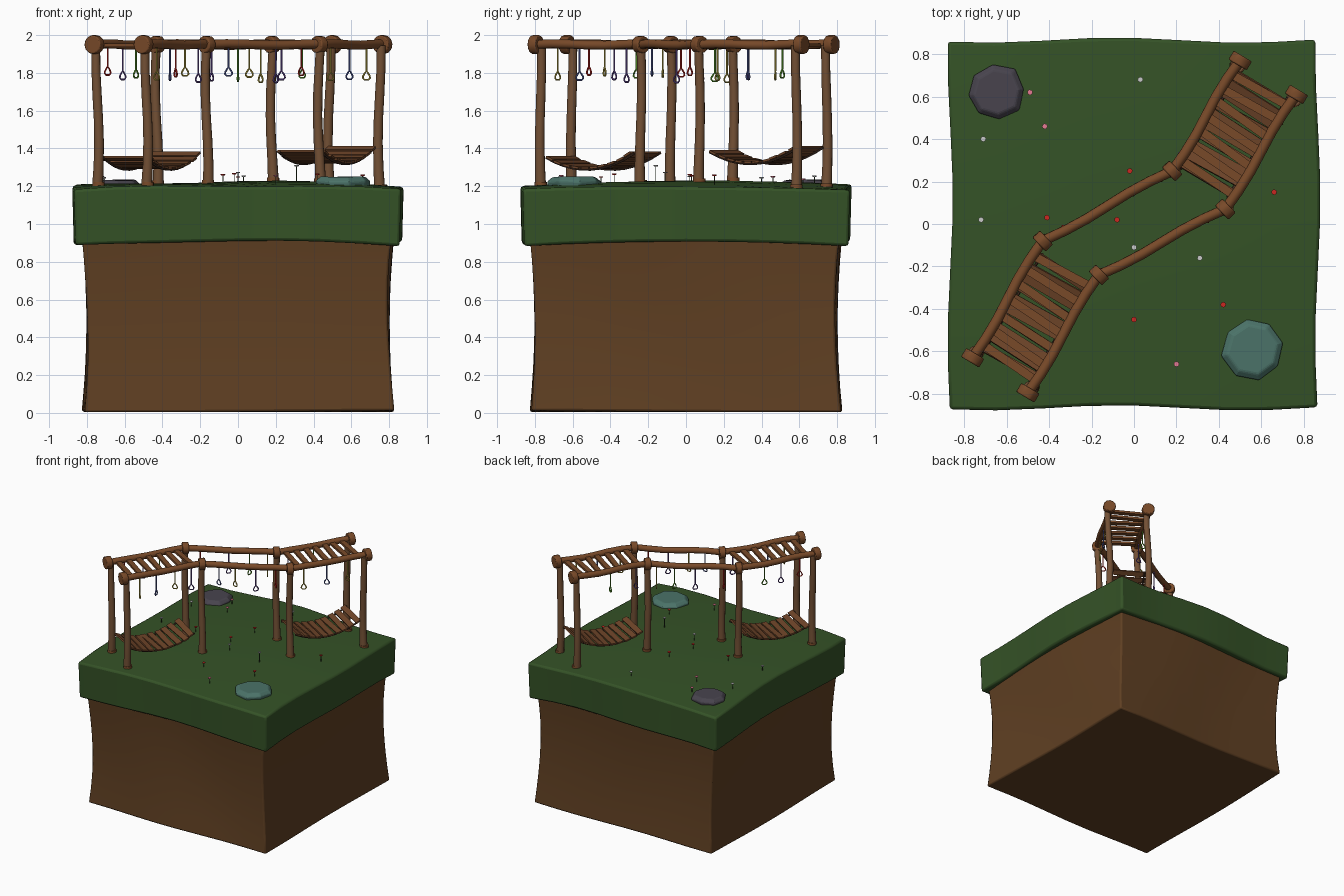
import bpy, bmesh, math, random
from mathutils import Vector, Matrix

if "Cube" in bpy.data.objects:
    bpy.data.objects.remove(bpy.data.objects["Cube"])

random.seed(4)
V = Vector
mats = {}
COL = dict(grass=(.035, .085, .02), dirt=(.115, .05, .016), post=(.17, .08, .035), beam=(.19, .068, .022),
           plank=(.16, .06, .022), rope=(.06, .03, .018), teal=(.07, .17, .14), slate=(.065, .058, .076),
           red=(.6, .02, .015), pink=(.8, .2, .3), white=(.7, .7, .68), stem=(.03, .06, .02),
           purple=(.15, .08, .35), yellow=(.5, .4, .06), green=(.12, .4, .03), blue=(.1, .13, .4))


def mat(n):
    if n not in mats:
        mats[n] = bpy.data.materials.new(n)
        mats[n].diffuse_color = (*COL[n], 1)
    return mats[n]


def finish(bm, name, color, smooth=None, bevel=0):
    bmesh.ops.recalc_face_normals(bm, faces=bm.faces)
    me = bpy.data.meshes.new(name)
    bm.to_mesh(me)
    bm.free()
    ob = bpy.data.objects.new(name, me)
    bpy.context.collection.objects.link(ob)
    me.materials.append(mat(color))
    if bevel:
        m = ob.modifiers.new("bevel", 'BEVEL')
        m.width, m.segments, m.limit_method = bevel, 2, 'ANGLE'
    if smooth:
        bpy.ops.object.select_all(action='DESELECT')
        ob.select_set(True)
        bpy.context.view_layer.objects.active = ob
        bpy.ops.object.shade_smooth_by_angle(angle=math.radians(smooth))
    return ob


def tube(bm, pts, radii, sides=10, closed=False):
    """Sweep a circle along a path."""
    n = len(pts)
    ref = (pts[1] - pts[0]).cross(pts[2] - pts[0]) if closed else V((.13, .31, 1))
    if not closed and abs((pts[-1] - pts[0]).normalized().z) > .8:
        ref = V((1, .2, 0))
    rings = []
    for i, p in enumerate(pts):
        a = pts[(i - 1) % n] if closed or i else p
        b = pts[(i + 1) % n] if closed or i < n - 1 else p
        t = (b - a).normalized()
        u = t.cross(ref).normalized()
        w = t.cross(u)
        r = radii[i] if isinstance(radii, list) else radii
        rings.append([bm.verts.new(p + r * (u * math.cos(k * math.tau / sides) + w * math.sin(k * math.tau / sides)))
                      for k in range(sides)])
    for i in range(n if closed else n - 1):
        A, B = rings[i], rings[(i + 1) % n]
        for k in range(sides):
            bm.faces.new((A[k], A[(k + 1) % sides], B[(k + 1) % sides], B[k]))
    if not closed:
        bm.faces.new(rings[0])
        bm.faces.new(rings[-1])


def box(bm, c, ax, ay, size):
    """Oriented box: ax, ay are its length and width directions."""
    az = ax.cross(ay).normalized()
    m = Matrix((ax * size[0], ay * size[1], az * size[2])).transposed().to_4x4()
    bmesh.ops.create_cube(bm, size=1, matrix=Matrix.Translation(c) @ m)


def ground(x, y):
    fx, fy = 1 - (x / .87) ** 2, 1 - (y / .87) ** 2
    return 1.185 + .022 * fx + .022 * fy + .007 * math.sin(5 * x + 2 * y)


def block(name, color, shape, bevel):
    bm = bmesh.new()
    bmesh.ops.create_cube(bm, size=2)
    bmesh.ops.subdivide_edges(bm, edges=bm.edges[:], cuts=7, use_grid_fill=True)
    for v in bm.verts:
        v.co = shape(*v.co)
    finish(bm, name, color, 30, bevel)


# ground blocks
def grass_shape(x, y, z):
    px = .862 * x + .012 * math.sin(4 * y + 1) * abs(x) + .004 * x * z
    py = .862 * y + .012 * math.sin(4.5 * x + 2) * abs(y) + .004 * y * z
    low = .885 + .025 * (1 - max(x * x, y * y) * min(x * x, y * y)) + .004 * math.sin(4 * x)
    t = (z + 1) / 2
    return V((px, py, low * (1 - t) + (ground(px, py) - .004) * t))


def dirt_shape(x, y, z):
    k = .795 + .025 * z * z
    return V((k * x + .008 * math.sin(3 * y + 2 * z), k * y + .008 * math.sin(4 * x + z),
              .475 + .465 * z + (.006 * (1 - x * y) if z < -.9 else 0) - (.01 if z < -.9 else 0) * 1 + .0))


block("grass_block", 'grass', grass_shape, .015)
block("dirt_block", 'dirt', lambda x, y, z: V((*dirt_shape(x, y, z).xy, max(0.004, dirt_shape(x, y, z).z))), .012)

# frame nodes along the two beam lines
left = [V((-.76, -.63, 1.95)), V((-.43, -.08, 1.95)), V((.18, .25, 1.95)), V((.50, .77, 1.95))]
right = [V((-.50, -.795, 1.95)), V((-.165, -.24, 1.95)), V((.43, .07, 1.95)), V((.765, .61, 1.95))]
d = V((.515, .857, 0)).normalized()
p = V((.857, -.515, 0)).normalized()

for side, line in (("left", left), ("right", right)):
    for i, n in enumerate(line):
        # posts, slightly crooked
        c = n + d * (.03 if i == 0 else -.03 if i == 3 else 0)
        g = ground(c.x, c.y) - .03
        pts = []
        for k in range(7):
            t = k / 6
            bend = math.sin(t * math.pi * 1.6 + i) * .009
            pts.append(V((c.x + bend, c.y - bend * .6, g + (1.945 - g) * t)))
        bm = bmesh.new()
        tube(bm, pts, [.03, .027, .026, .025, .025, .024, .024], 12)
        finish(bm, f"{side}_post_{i}", 'post', 40)
        # foot collar
        bm = bmesh.new()
        tube(bm, [V((c.x + .006, c.y, g)), V((c.x + .006, c.y, g + .042))], [.035, .033], 12)
        finish(bm, f"{side}_post_foot_{i}", 'beam', 40)
        # round end caps and joint collars
        ax = d if i in (0, 3) else (d + V((.88, .47, 0))).normalized()
        r = .05 if i in (0, 3) else .046
        bm = bmesh.new()
        tube(bm, [n - ax * .024, n + ax * .024], r, 12)
        finish(bm, f"{side}_beam_collar_{i}", 'beam', 40, .006)
    # beams
    for i in range(3):
        a, b = line[i], line[i + 1]
        q = (b - a).normalized().cross(V((0, 0, 1)))
        pts = [a.lerp(b, k / 6) + q * .008 * math.sin(k / 6 * math.tau) + V((0, 0, .004 * math.sin(k * 1.3)))
               for k in range(7)]
        bm = bmesh.new()
        tube(bm, pts, .0245, 10)
        finish(bm, f"{side}_beam_{i}", 'beam', 40)

# ladder rungs over the two end sections, and sagging plank bridges below
for tag, i, dz, cen in (("front", 0, 0, V((-.46, -.44, 0))), ("back", 2, .03, V((.47, .425, 0)))):
    bm = bmesh.new()
    for k in range(7):
        t = (k + .9) / 7.8
        a, b = left[i].lerp(left[i + 1], t), right[i].lerp(right[i + 1], t)
        tilt = Matrix.Rotation(random.uniform(-.06, .06), 3, 'Z')
        ax = tilt @ (b - a).normalized()
        box(bm, (a + b) / 2 - V((0, 0, .004)), ax, tilt @ d, ((b - a).length, .04, .018))
    finish(bm, f"{tag}_ladder_rungs", 'beam')

    def sag(t):
        s = 2 * t - 1
        return cen + d * (.272 * s) + V((0, 0, 1.297 + dz + .075 * s * s + .012 * s))
    bm = bmesh.new()
    for k in range(10):
        t = (k + .5) / 10
        tan = (sag(t + .02) - sag(t - .02)).normalized()
        tilt = Matrix.Rotation(random.uniform(-.05, .05), 3, 'Z')
        box(bm, sag(t), tilt @ p, tilt @ tan, (.30 + random.uniform(-.012, .008), .043, .012))
    finish(bm, f"{tag}_bridge_planks", 'plank')
    bm = bmesh.new()
    for s in (-1, 1):
        tube(bm, [sag(k / 10) + p * .13 * s - V((0, 0, .009)) for k in range(11)], .007, 6)
    finish(bm, f"{tag}_bridge_ropes", 'rope', 40)

# hanging grip loops: (line, section, x positions)
hang = [(left, 0, (-.69, -.61, -.54)), (right, 0, (-.43, -.36, -.28, -.21)),
        (left, 1, (-.33, -.14, 0, .12)), (right, 1, (-.05, .06, .20, .335)),
        (left, 2, (.23, .34)), (right, 2, (.49, .59, .68))]
cols = ['red', 'purple', 'green', 'yellow', 'blue', 'yellow', 'purple']
count = 0
for line, i, xs in hang:
    a, b = line[i], line[i + 1]
    for x in xs:
        c = a.lerp(b, (x - a.x) / (b.x - a.x))
        top = random.uniform(1.795, 1.835)
        ang = random.uniform(0, math.pi)
        u = V((math.cos(ang), math.sin(ang), 0))
        bm = bmesh.new()
        tube(bm, [V((c.x, c.y, 1.945)), V((c.x, c.y, top))], .005, 6)
        drop = [(0, 0), (.009, -.012), (.018, -.027), (.019, -.037), (.011, -.046),
                (-.011, -.046), (-.019, -.037), (-.018, -.027), (-.009, -.012)]
        tube(bm, [V((c.x, c.y, top)) + u * h + V((0, 0, z)) for h, z in drop], .0048, 6, True)
        finish(bm, f"hanging_loop_{count}", cols[count % 7], 50)
        count += 1

# rocks
for name, col, c, rx, ry, rot in (("teal_rock", 'teal', (.56, -.59), .15, .155, .2),
                                  ("slate_rock", 'slate', (-.65, .62), .14, .135, .9)):
    bm = bmesh.new()
    g = ground(*c)
    rings = []
    jit = [random.uniform(.93, 1.06) for _ in range(8)]
    for s, z in ((.9, -.05), (1, .008), (.8, .033)):
        rings.append([bm.verts.new((c[0] + rx * s * jit[k] * math.cos(rot + k * math.pi / 4),
                                    c[1] + ry * s * jit[k] * math.sin(rot + k * math.pi / 4),
                                    g + z + .004 * math.sin(k * 2))) for k in range(8)])
    for A, B in zip(rings, rings[1:]):
        for k in range(8):
            bm.faces.new((A[k], A[(k + 1) % 8], B[(k + 1) % 8], B[k]))
    bm.faces.new(rings[0])
    bm.faces.new(rings[-1])
    finish(bm, name, col, None, .008)

# flowers
spots = dict(white=[(.03, .68), (-.71, .40), (-.72, .02), (0, -.11), (.31, -.16)],
             pink=[(-.49, .62), (-.42, .46), (.2, -.66)],
             red=[(-.02, .25), (.66, .15), (-.41, .03), (-.08, .02), (.42, -.38), (0, -.45)])
for col, pts in spots.items():
    stems, heads = bmesh.new(), bmesh.new()
    for x, y in pts:
        g = ground(x, y)
        h = .075 if x == .31 else random.uniform(.03, .045)
        tube(stems, [V((x, y, g - .02)), V((x, y, g + h))], .0025, 5)
        tube(heads, [V((x, y, g + h - .003)), V((x, y, g + h + .004))], [.01, .013], 8)
    finish(stems, f"{col}_flower_stems", 'stem')
    finish(heads, f"{col}_flower_heads", col)

for m in bpy.data.materials:
    if m.users and not m.is_grease_pencil:
        m.use_nodes = True
        m.node_tree.nodes["Principled BSDF"].inputs["Base Color"].default_value = m.diffuse_color
